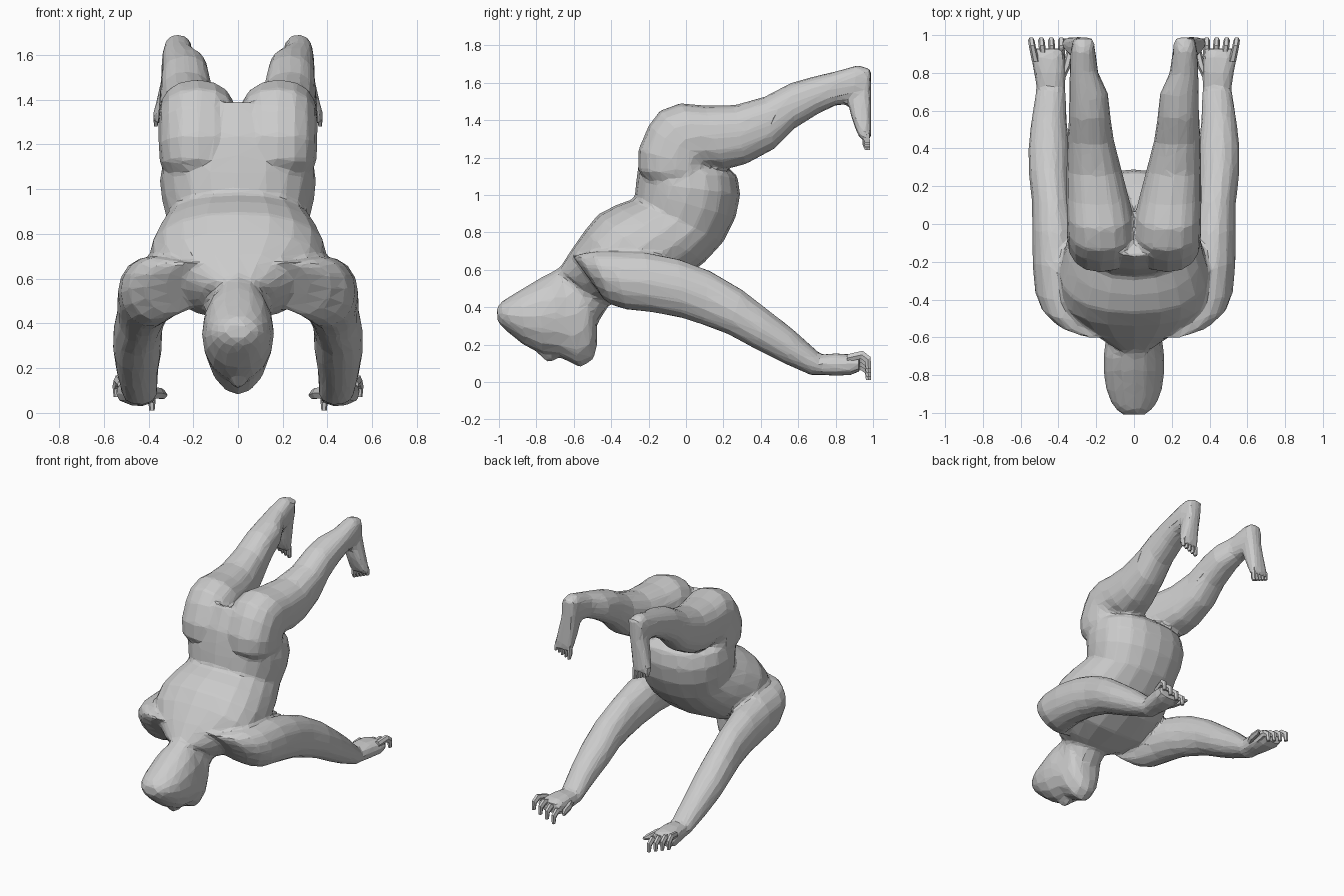
import bpy, bmesh
from math import cos, sin, pi
from mathutils import Vector


def loft(name, rows, sides=12, mirror=False, power=1.0):
    """Skin a tube through rings: (y, z) of one edge, (y, z) of the other, centre x, half width."""
    bm = bmesh.new()
    for sign in ((1, -1) if mirror else (1,)):
        rings = []
        for ya, za, yb, zb, cx, hw in rows:
            a, b = Vector((cx * sign, ya, za)), Vector((cx * sign, yb, zb))
            mid, half = (a + b) / 2, (a - b) / 2
            ring = []
            for i in range(sides):
                t = 2 * pi * i / sides
                c, s = cos(t), sin(t)
                c = abs(c) ** power * (1 if c >= 0 else -1)
                s = abs(s) ** power * (1 if s >= 0 else -1)
                ring.append(bm.verts.new(mid + Vector((hw * c * sign, 0, 0)) + half * s))
            rings.append(ring)
        for r0, r1 in zip(rings, rings[1:]):
            for i in range(sides):
                j = (i + 1) % sides
                bm.faces.new((r0[i], r0[j], r1[j], r1[i]))
        bm.faces.new(rings[0])
        bm.faces.new(rings[-1])
    bmesh.ops.recalc_face_normals(bm, faces=bm.faces)
    me = bpy.data.meshes.new(name)
    bm.to_mesh(me)
    bm.free()
    ob = bpy.data.objects.new(name, me)
    bpy.context.collection.objects.link(ob)
    return ob


# torso: shoulders, chest, waist crease, round belly and pelvis
torso = loft("body", [
    (-0.68, 0.60, -0.44, 0.41, 0, 0.16),
    (-0.61, 0.71, -0.36, 0.42, 0, 0.29),
    (-0.54, 0.81, -0.20, 0.45, 0, 0.39),
    (-0.47, 0.895, -0.04, 0.53, 0, 0.395),
    (-0.375, 0.945, 0.10, 0.64, 0, 0.36),
    (-0.275, 0.98, 0.20, 0.75, 0, 0.318),
    (-0.27, 1.03, 0.265, 0.88, 0, 0.34),
    (-0.265, 1.08, 0.29, 1.00, 0, 0.35),
    (-0.255, 1.15, 0.275, 1.10, 0, 0.335),
    (-0.24, 1.24, 0.20, 1.17, 0, 0.27),
    (-0.17, 1.40, 0.08, 1.22, 0, 0.15),
], sides=20, power=0.88)

# head and neck, face turned down
head = loft("head", [
    (-1.01, 0.40, -1.01, 0.33, 0, 0.055),
    (-0.985, 0.43, -0.985, 0.295, 0, 0.092),
    (-0.945, 0.455, -0.945, 0.26, 0, 0.122),
    (-0.88, 0.495, -0.87, 0.20, 0, 0.148),
    (-0.78, 0.555, -0.77, 0.145, 0, 0.161),
    (-0.72, 0.585, -0.67, 0.13, 0, 0.161),
    (-0.68, 0.61, -0.565, 0.078, 0, 0.15),
    (-0.65, 0.64, -0.495, 0.12, 0, 0.142),
    (-0.63, 0.66, -0.475, 0.20, 0, 0.142),
    (-0.61, 0.69, -0.475, 0.31, 0, 0.148),
    (-0.54, 0.74, -0.40, 0.43, 0, 0.18),
], sides=16)

# buttock running into thigh, knee and calf
leg = loft("leg", [
    (-0.22, 1.085, 0.12, 1.08, 0.175, 0.155),
    (-0.255, 1.13, 0.14, 1.10, 0.177, 0.172),
    (-0.255, 1.24, 0.12, 1.13, 0.177, 0.178),
    (-0.20, 1.37, 0.12, 1.14, 0.177, 0.178),
    (-0.14, 1.45, 0.125, 1.14, 0.177, 0.178),
    (-0.03, 1.49, 0.155, 1.14, 0.182, 0.174),
    (0.10, 1.478, 0.20, 1.135, 0.194, 0.164),
    (0.26, 1.48, 0.32, 1.165, 0.212, 0.145),
    (0.42, 1.525, 0.47, 1.245, 0.230, 0.123),
    (0.56, 1.598, 0.58, 1.355, 0.235, 0.110),
    (0.68, 1.632, 0.70, 1.43, 0.24, 0.103),
    (0.80, 1.66, 0.80, 1.48, 0.265, 0.076),
    (0.92, 1.695, 0.89, 1.485, 0.27, 0.067),
    (0.985, 1.675, 0.965, 1.50, 0.27, 0.055),
], sides=16, mirror=True, power=0.85)

# foot hanging down from the ankle
foot = loft("foot", [
    (0.91, 1.66, 0.99, 1.67, 0.265, 0.058),
    (0.865, 1.50, 0.99, 1.55, 0.275, 0.06),
    (0.885, 1.41, 0.99, 1.43, 0.295, 0.064),
    (0.915, 1.33, 0.99, 1.33, 0.312, 0.07),
    (0.935, 1.295, 0.985, 1.295, 0.315, 0.066),
], sides=12, mirror=True, power=0.7)

# arm: shoulder from inside the chest, upper arm, elbow, forearm, wrist
arm = loft("arm", [
    (-0.61, 0.68, -0.46, 0.47, 0.20, 0.12),
    (-0.575, 0.685, -0.44, 0.44, 0.29, 0.13),
    (-0.50, 0.70, -0.40, 0.41, 0.355, 0.135),
    (-0.40, 0.70, -0.32, 0.385, 0.39, 0.135),
    (-0.22, 0.695, -0.18, 0.37, 0.41, 0.128),
    (-0.04, 0.66, -0.02, 0.34, 0.42, 0.12),
    (0.13, 0.595, 0.10, 0.30, 0.432, 0.108),
    (0.30, 0.495, 0.22, 0.255, 0.447, 0.110),
    (0.43, 0.395, 0.36, 0.18, 0.45, 0.110),
    (0.57, 0.285, 0.52, 0.10, 0.45, 0.094),
    (0.72, 0.15, 0.67, 0.035, 0.44, 0.080),
    (0.76, 0.145, 0.74, 0.035, 0.44, 0.074),
], sides=14, mirror=True)

# palm
palm = loft("palm", [
    (0.70, 0.145, 0.70, 0.04, 0.44, 0.074),
    (0.80, 0.155, 0.80, 0.03, 0.445, 0.085),
    (0.88, 0.15, 0.88, 0.035, 0.455, 0.092),
    (0.93, 0.135, 0.93, 0.055, 0.46, 0.088),
], sides=10, mirror=True, power=0.8)

# nose and brow
nose = loft("nose", [
    (-0.80, 0.20, -0.79, 0.15, 0, 0.03),
    (-0.745, 0.20, -0.75, 0.108, 0, 0.035),
    (-0.70, 0.20, -0.71, 0.112, 0, 0.04),
    (-0.68, 0.20, -0.68, 0.13, 0, 0.03),
], sides=8)

# fuse the body parts into one skin, then facet it
bpy.ops.object.select_all(action='DESELECT')
for part in (torso, head, leg, foot, arm, palm, nose):
    part.select_set(True)
bpy.context.view_layer.objects.active = torso
bpy.ops.object.join()
remesh = torso.modifiers.new("fuse", 'REMESH')
remesh.mode = 'VOXEL'
remesh.voxel_size = 0.014
smooth = torso.modifiers.new("soften", 'SMOOTH')
smooth.factor, smooth.iterations = 0.5, 4
facet = torso.modifiers.new("facet", 'DECIMATE')
facet.ratio = 0.05

# toes
for i in range(5):
    x = 0.263 + 0.026 * i
    tip = 1.24 + 0.01 * i
    w = 0.015 if i == 0 else 0.011
    loft("toe", [
        (0.94, 1.34, 0.98, 1.34, x, w),
        (0.94, tip + 0.03, 0.985, tip + 0.03, x, w),
        (0.955, tip, 0.985, tip, x, w * 0.7),
    ], sides=6, mirror=True)

# fingers, fanned out and bent at the knuckle
for i in range(4):
    x, z = 0.385 + 0.045 * i, 0.065 + 0.02 * i
    loft("finger", [
        (0.86, z + 0.025, 0.86, z - 0.02, x, 0.02),
        (0.945, z + 0.045, 0.935, z - 0.005, x + 0.006 * i, 0.018),
        (0.99, z + 0.01, 0.955, z - 0.02, x + 0.008 * i, 0.017),
        (0.99, z - 0.055, 0.96, z - 0.055, x + 0.008 * i, 0.012),
    ], sides=6, mirror=True)

# thumb
loft("thumb", [
    (0.76, 0.12, 0.76, 0.06, 0.395, 0.025),
    (0.84, 0.115, 0.84, 0.06, 0.355, 0.022),
    (0.92, 0.105, 0.92, 0.06, 0.338, 0.018),
    (0.95, 0.09, 0.95, 0.07, 0.325, 0.01),
], sides=6, mirror=True)
